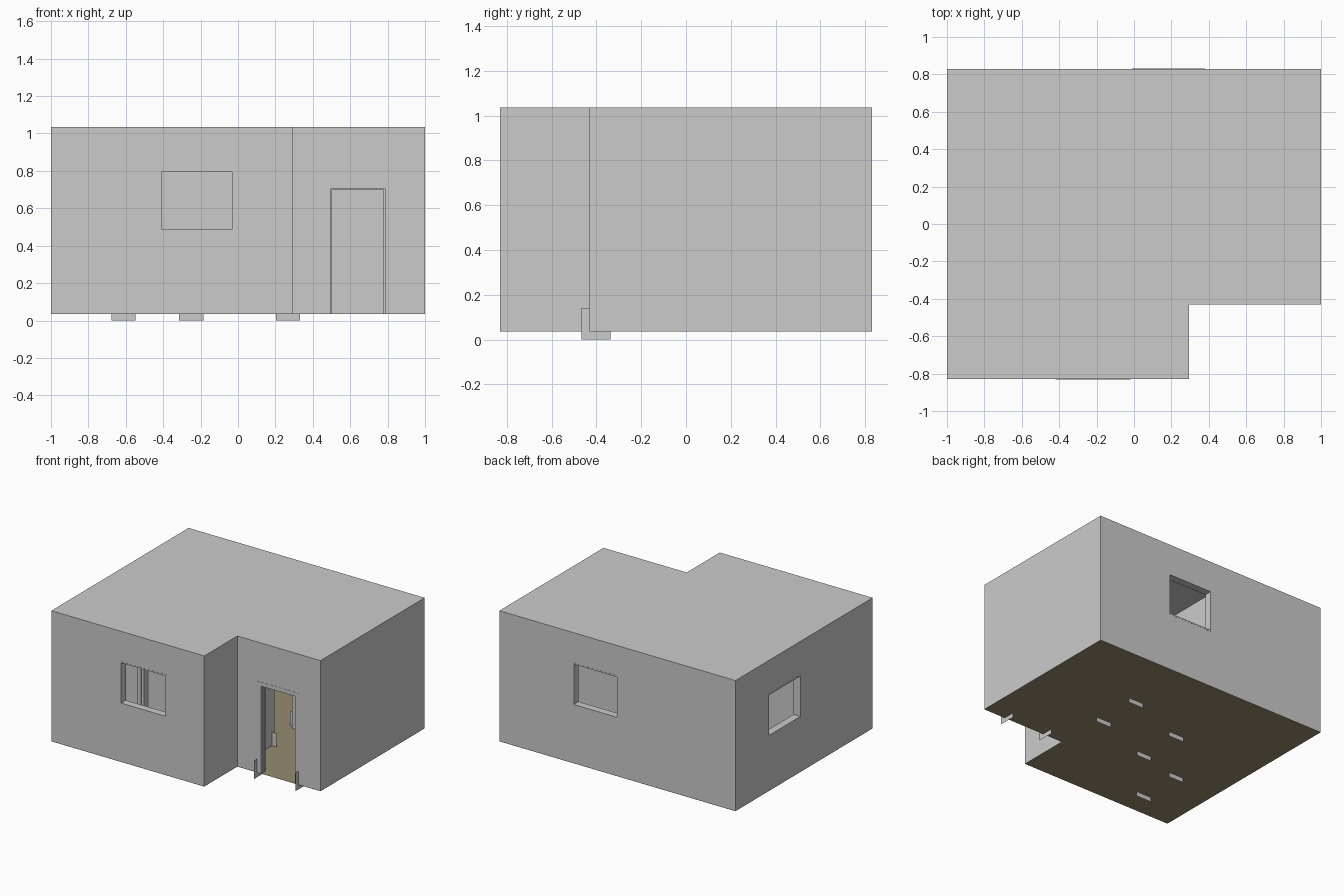
import bpy, bmesh
from mathutils import Vector

if "Cube" in bpy.data.objects:
    bpy.data.objects.remove(bpy.data.objects["Cube"])

Z0, Z1, CEIL, T = 0.035, 1.035, 0.975, 0.055
OUTLINE = [(-1, -.83), (.295, -.83), (.295, -.43), (1, -.43), (1, .83), (-1, .83)]


def make(name, bm):
    bmesh.ops.recalc_face_normals(bm, faces=bm.faces)
    me = bpy.data.meshes.new(name)
    bm.to_mesh(me)
    bm.free()
    ob = bpy.data.objects.new(name, me)
    bpy.context.collection.objects.link(ob)
    return ob


def add_box(bm, lo, hi):
    lo, hi = Vector(lo), Vector(hi)
    verts = bmesh.ops.create_cube(bm, size=1)["verts"]
    for v in verts:
        v.co = (lo + hi) / 2 + v.co * (hi - lo)


def box(name, lo, hi):
    bm = bmesh.new()
    add_box(bm, lo, hi)
    return make(name, bm)


def slab(name, z, height=0):
    bm = bmesh.new()
    face = bm.faces.new([bm.verts.new((x, y, z)) for x, y in OUTLINE])
    if height:
        top = bmesh.ops.extrude_face_region(bm, geom=[face])["geom"]
        bmesh.ops.translate(bm, vec=(0, 0, height),
                            verts=[g for g in top if isinstance(g, bmesh.types.BMVert)])
    return make(name, bm)


def cut(target, lo, hi):
    cutter = box("cutter", lo, hi)
    cutter.hide_render = True
    mod = target.modifiers.new("cut", "BOOLEAN")
    mod.operation, mod.solver, mod.object = "DIFFERENCE", "EXACT", cutter
    bpy.context.view_layer.objects.active = target
    bpy.ops.object.modifier_apply(modifier=mod.name)
    bpy.data.objects.remove(cutter)


def span(axis, wall, a0, a1, depth, z0, z1):
    """Box corners for an opening running along an axis, centred in a wall."""
    if axis == "x":
        return (a0, wall - depth / 2, z0), (a1, wall + depth / 2, z1)
    return (wall - depth / 2, a0, z0), (wall + depth / 2, a1, z1)


def frame(name, axis, wall, a0, a1, z0, z1, w, depth, sill):
    """Rectangular frame, with or without a bottom rail."""
    bm = bmesh.new()
    parts = [(a0, a0 + w, z0, z1), (a1 - w, a1, z0, z1), (a0 + w, a1 - w, z1 - w, z1)]
    if sill:
        parts.append((a0 + w, a1 - w, z0, z0 + w))
    for p0, p1, q0, q1 in parts:
        add_box(bm, *span(axis, wall, p0, p1, depth, q0, q1))
    return make(name, bm)


# Solid L-shaped house, hollowed out room by room
house = slab("house_walls", Z0, Z1 - Z0)
rooms = [
    (.295, -.375, .945, .345),    # entrance hall
    (-.22, -.2, .24, .775),       # back room
    (.2, .4, .945, .775),         # back room, side wing
    (-.945, -.1, -.28, .775),     # left room
    (-.585, -.2, -.28, -.05),     # left room, alcove
    (-.945, -.775, -.64, -.155),  # small front room
    (-.585, -.775, .24, -.255),   # front room
]
for x0, y0, x1, y1 in rooms:
    cut(house, (x0, y0, -.1), (x1, y1, CEIL))

# Windows: axis, wall centre, extent along wall, heights
windows = [
    ("front", "x", -.83 + T / 2, -.42, -.02, .475, .805),
    ("back", "x", .83 - T / 2, -.01, .38, .475, .805),
    ("left", "y", -1 + T / 2, .035, .435, .45, .78),
]
for name, axis, wall, a0, a1, z0, z1 in windows:
    cut(house, *span(axis, wall, a0, a1, .1, z0, z1))
    frame(name + "_window_frame", axis, wall, a0, a1, z0, z1, .011, T + .002, True)

# Doorways with a casing, a thin inner stop and flat base plates
doors = [
    ("entrance", "x", -.4025, .465),
    ("hall", "y", .2675, -.01),
    ("left_room", "y", -.25, -.19),
    ("small_room", "y", -.6125, -.625),
]
for name, axis, wall, a0 in doors:
    a1 = a0 + .35
    cut(house, *span(axis, wall, a0, a1, .1, -.1, .735))
    frame(name + "_door_casing", axis, wall, a0, a1, Z0, .735, .03, T + .003, False)
    frame(name + "_door_stop", axis, wall, a0 + .03, a1 - .03, Z0, .705, .007, .02, False)
    for side, a in (("start", a0), ("end", a1)):
        bm = bmesh.new()
        corners = [(-.065, 0), (.065, 0), (.065, .14), (-.065, .14)]
        bm.faces.new([bm.verts.new((a, wall + d, z) if axis == "x" else (wall + d, a, z))
                      for d, z in corners])
        make(f"{name}_door_base_plate_{side}", bm)

# Wooden floor sheet
floor = slab("floor", Z0 - .0005)
wood = bpy.data.materials.new("wood_floor")
wood.diffuse_color = (.31, .26, .16, 1)
wood.use_nodes = True
wood.node_tree.nodes["Principled BSDF"].inputs["Base Color"].default_value = wood.diffuse_color
floor.data.materials.append(wood)
